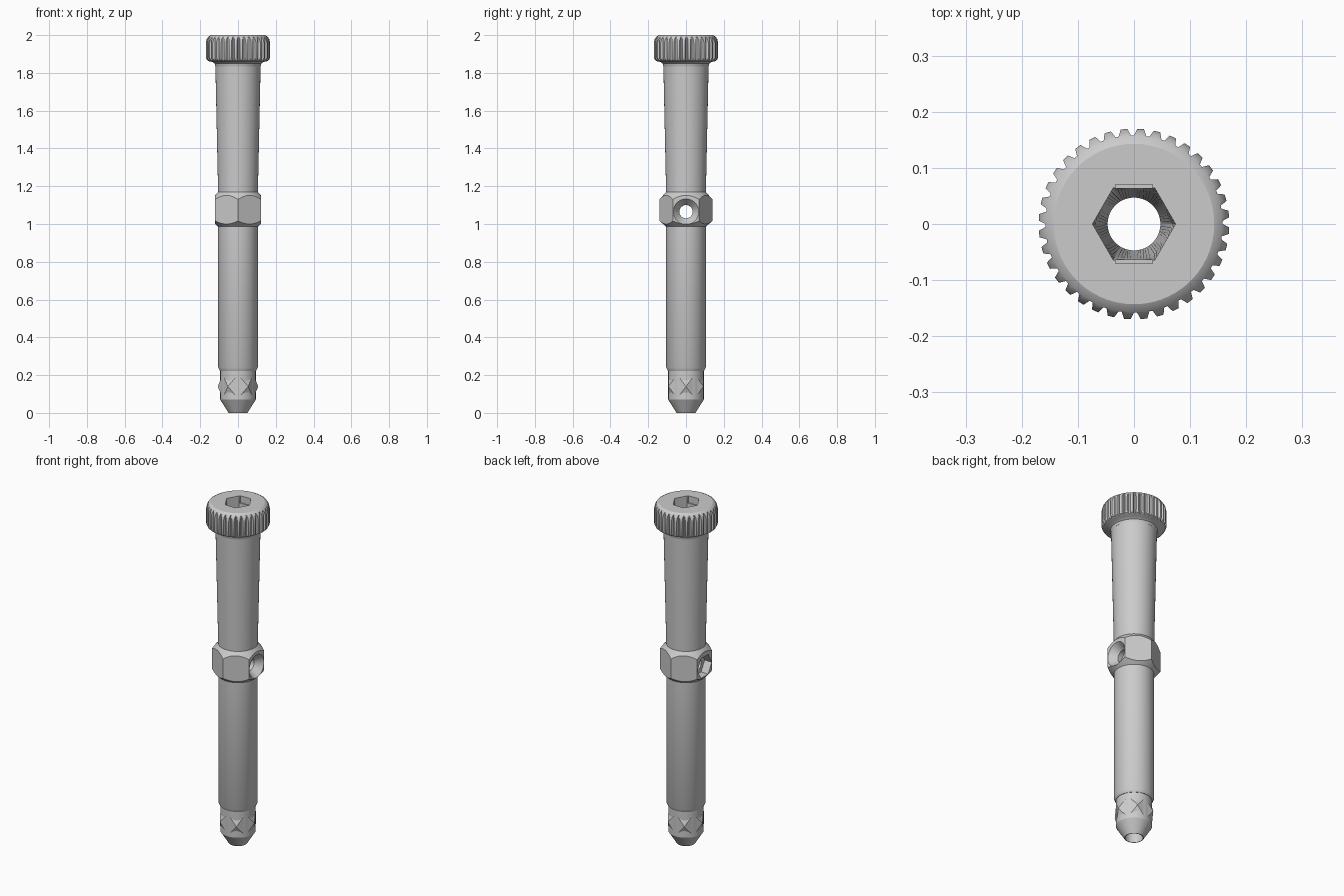
import bpy, bmesh, math
from mathutils import Matrix, Vector

cube = bpy.data.objects.get("Cube")
if cube:
    bpy.data.objects.remove(cube, do_unlink=True)

SEG = 72
grey = bpy.data.materials.new("plain grey")
grey.use_nodes = True
colour = (0.6, 0.6, 0.6, 1)
grey.diffuse_color = colour
grey.node_tree.nodes["Principled BSDF"].inputs["Base Color"].default_value = colour


def ring(z, r, sides=0, phase=0):
    """Circle, or a polygon of circumradius r, sampled at equal angles."""
    points = []
    for i in range(SEG):
        a = 2 * math.pi * i / SEG
        d = r
        if sides:
            step = 2 * math.pi / sides
            off = (a - math.radians(phase)) % step - step / 2
            d = r * math.cos(step / 2) / math.cos(off)
        points.append(Vector((d * math.cos(a), d * math.sin(a), z)))
    return points


def loft(name, rings, turn=None):
    bm = bmesh.new()
    loops = [[bm.verts.new(p) for p in r] for r in rings]
    n = len(loops[0])
    for low, high in zip(loops, loops[1:]):
        for i in range(n):
            j = (i + 1) % n
            bm.faces.new((low[i], low[j], high[j], high[i]))
    bm.faces.new(loops[0][::-1])
    bm.faces.new(loops[-1])
    if turn:
        bm.transform(turn)
    bmesh.ops.recalc_face_normals(bm, faces=bm.faces)
    mesh = bpy.data.meshes.new(name)
    bm.to_mesh(mesh)
    bm.free()
    mesh.materials.append(grey)
    obj = bpy.data.objects.new(name, mesh)
    bpy.context.collection.objects.link(obj)
    return obj


def lathe(name, profile):
    return loft(name, [ring(z, r) for r, z in profile])


def activate(obj):
    bpy.ops.object.select_all(action='DESELECT')
    obj.select_set(True)
    bpy.context.view_layer.objects.active = obj


def boolean(obj, tool, operation='DIFFERENCE'):
    activate(obj)
    mod = obj.modifiers.new("cut", 'BOOLEAN')
    mod.operation = operation
    mod.solver = 'EXACT'
    mod.object = tool
    bpy.ops.object.modifier_apply(modifier=mod.name)


# Shaft: plain lower tube and flared upper tube
lower = lathe("lower_shaft", [(.096, .222), (.105, .24), (.105, 1.0)])
upper = lathe("upper_shaft", [(.105, 1.16), (.106, 1.2), (.12, 1.85)])

# Tip: narrow neck ending in a cone
tip = lathe("tip", [(.05, 0), (.094, .07), (.094, .222)])

# Six pointed detents around the tip
detents = []
for k in range(6):
    bm = bmesh.new()
    base = [bm.verts.new((.08, y, .14 + z))
            for y, z in ((-.048, -.065), (.048, -.065), (.048, .065), (-.048, .065))]
    peak = bm.verts.new((.107, 0, .14))
    bm.faces.new(base[::-1])
    for i in range(4):
        bm.faces.new((base[i], base[(i + 1) % 4], peak))
    bm.transform(Matrix.Rotation(k * math.pi / 3, 4, 'Z'))
    mesh = bpy.data.meshes.new("detent")
    bm.to_mesh(mesh)
    bm.free()
    mesh.materials.append(grey)
    obj = bpy.data.objects.new("detent_%d" % (k + 1), mesh)
    bpy.context.collection.objects.link(obj)
    detents.append(obj)

# Collar: hexagonal prism with turned chamfers
collar = loft("hex_collar", [ring(z, .14, 6, 30) for z in (.95, 1.2)])
chamfer = lathe("chamfer_tool", [(.104, .985), (.142, 1.018), (.142, 1.128), (.105, 1.17)])
boolean(collar, chamfer, 'INTERSECT')

# Head: rounded disc trimmed by a toothed outline
head = lathe("knurled_head", [(.12, 1.835), (.124, 1.85), (.135, 1.858), (.152, 1.861),
                              (.164, 1.868), (.17, 1.88), (.17, 1.96), (.166, 1.978),
                              (.157, 1.992), (.143, 2.0)])
TEETH = 36
outline = []
for i in range(TEETH):
    for part, r in ((0, .158), (.2, .158), (.4, .17), (.8, .17)):
        a = 2 * math.pi * (i + part) / TEETH
        outline.append(Vector((r * math.cos(a), r * math.sin(a), 0)))
teeth = loft("teeth_tool", [[p + Vector((0, 0, z)) for p in outline] for z in (1.8, 2.1)])
boolean(head, teeth, 'INTERSECT')

# Bore: round below, changing to a hexagonal socket at the top
bore = loft("bore_tool", [ring(-.1, .047), ring(1.25, .047), ring(2.0, .074, 6),
                          ring(2.1, .074, 6)])
slot = loft("slot_tool", [[Vector((x, y, z)) for x, y in
                           ((-.033, -.07), (.033, -.07), (.033, .07), (-.033, .07))]
                          for z in (1.96, 2.1)])

# Cross hole: conical seat on one side, hexagonal nut pocket on the other
turn = Matrix.Translation((0, 0, 1.065)) @ Matrix.Rotation(math.pi / 2, 4, 'Y')
cross = loft("cross_tool", [ring(-.3, .035), ring(.08, .035), ring(.122, .068),
                            ring(.2, .068)], turn)
pocket = loft("pocket_tool", [ring(-.2, .066, 6, 30), ring(-.075, .066, 6, 30)], turn)

for obj in (lower, upper, tip, collar, head):
    boolean(obj, bore)
boolean(head, slot)
boolean(collar, cross)
boolean(collar, pocket)

for tool in (chamfer, teeth, bore, slot, cross, pocket):
    bpy.data.objects.remove(tool, do_unlink=True)

# Smooth the turned parts, keeping edges crisp
for obj in (lower, upper, tip, collar, head):
    activate(obj)
    bpy.ops.object.shade_smooth_by_angle(angle=math.radians(28))
